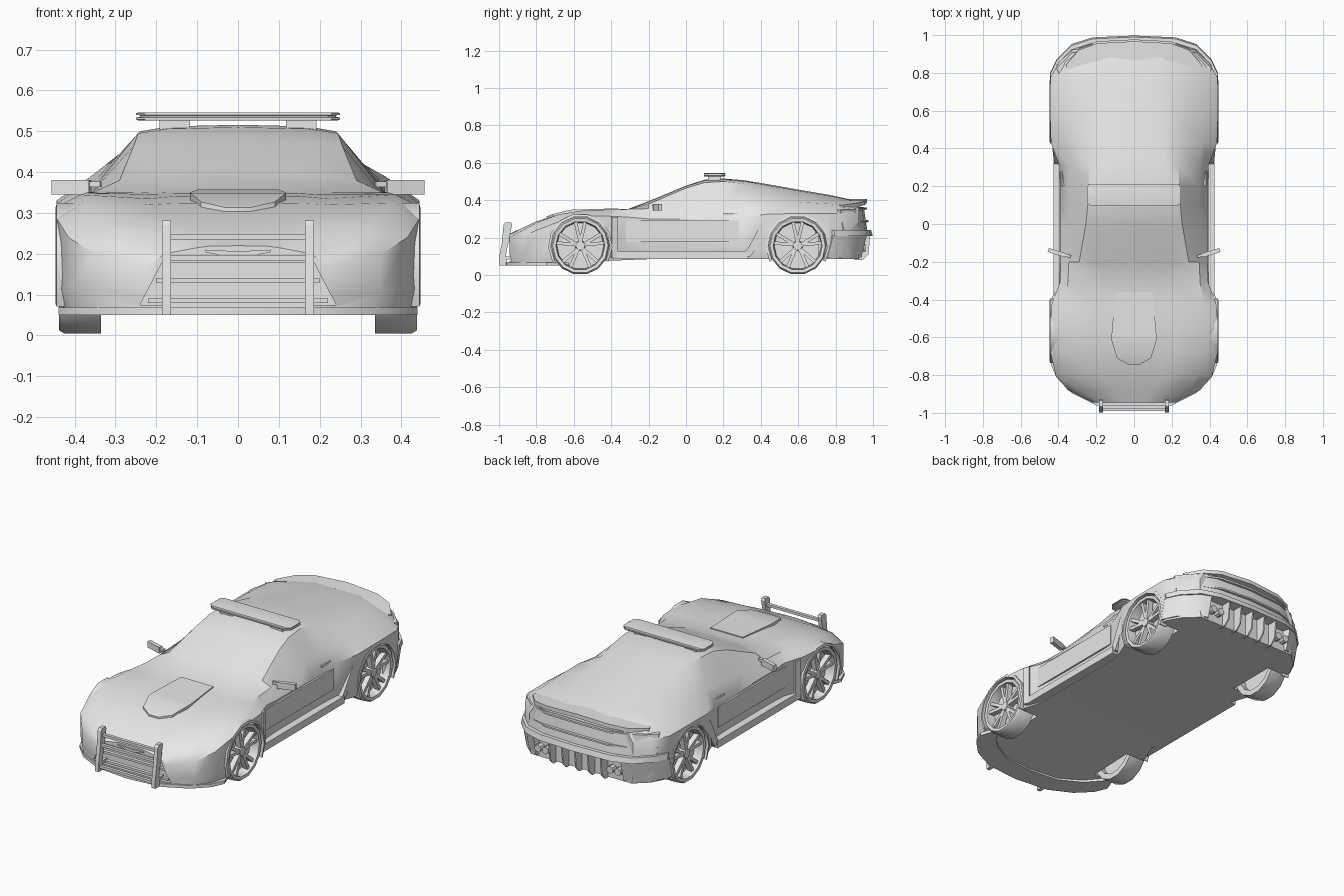
import bpy
import bmesh
from math import sin, cos, pi, radians

cube = bpy.data.objects.get("Cube")
if cube:
    bpy.data.objects.remove(cube)

GREY = (0.8, 0.8, 0.8, 1)
paint = bpy.data.materials.new("light_grey")
paint.use_nodes = True
paint.diffuse_color = GREY
paint.node_tree.nodes["Principled BSDF"].inputs["Base Color"].default_value = GREY
parts = []


def build(name, *ring_sets, loop=False, mirror=False):
    """Skin each set of equal-sized closed rings, capped unless it loops."""
    bm = bmesh.new()
    for rings in ring_sets:
        rows = [[bm.verts.new(p) for p in ring] for ring in rings]
        n = len(rows[0])
        pairs = list(zip(rows, rows[1:]))
        if loop:
            pairs.append((rows[-1], rows[0]))
        else:
            bm.faces.new(rows[0])
            bm.faces.new(rows[-1])
        for a, b in pairs:
            for i in range(n):
                j = (i + 1) % n
                bm.faces.new((a[i], a[j], b[j], b[i]))
    bmesh.ops.recalc_face_normals(bm, faces=bm.faces)
    mesh = bpy.data.meshes.new(name)
    bm.to_mesh(mesh)
    bm.free()
    mesh.materials.append(paint)
    obj = bpy.data.objects.new(name, mesh)
    bpy.context.collection.objects.link(obj)
    if mirror:
        obj.modifiers.new("mirror", 'MIRROR')
    parts.append(obj)
    return obj


def box(centre, size, turn=0):
    """Two rings of a box, turned about z."""
    cx, cy, cz = centre
    hx, hy, hz = (s / 2 for s in size)
    corners = [(-hx, -hy), (hx, -hy), (hx, hy), (-hx, hy)]
    c, s = cos(turn), sin(turn)
    return [[(cx + x * c - y * s, cy + x * s + y * c, cz + z) for x, y in corners]
            for z in (-hz, hz)]


def band(path, z0, z1, depth, shift=0, flare=0, drop=0, whole=True):
    """Strip that follows a bumper outline; depth points into the car."""
    if whole:
        path = [(-x, y) for x, y in path[:0:-1]] + path
    rings = []
    for x, y in path:
        y += shift
        d = drop * x * x
        rings.append([(x, y + flare, z0 - d), (x, y, z1 - d),
                      (x * .9, y - depth, z1 - d), (x * .9, y - depth, z0 - d)])
    return rings


def tube(profile, cy, cz, sides, start=0, end=2 * pi, closed=True):
    """Turn a (radius, x) profile about a sideways axle."""
    steps = sides if closed else sides + 1
    angles = [start + (end - start) * k / sides for k in range(steps)]
    return [[(x, cy + r * cos(a), cz + r * sin(a)) for r, x in profile] for a in angles]


def section(y, w, zw, xs, zs, xr, zr, zt):
    """Body outline at y: sill, side, shoulder, roof edge, crown."""
    zb = min(.055 + .04 * (y + .95), .085)
    half = [(w * .97, zb), (w, zb + .05), (w, zw), (xs, zs), (xr, zr),
            (xr * .7, zr + (zt - zr) * .75)]
    ring = [(0, zb)] + half + [(0, zt)] + [(-x, z) for x, z in half[::-1]]
    return [(x, y, z) for x, z in ring]


# Body shell: y, side, side top, shoulder, roof edge, crown
stations = [
    (-.945, .22, .17, .18, .20, .10, .215, .22),
    (-.88, .35, .20, .29, .235, .15, .25, .25),
    (-.80, .415, .24, .34, .28, .2, .287, .285),
    (-.68, .443, .285, .38, .325, .22, .32, .325),
    (-.55, .445, .315, .385, .345, .22, .335, .343),
    (-.42, .435, .315, .37, .35, .2, .345, .35),
    (-.31, .393, .31, .35, .352, .2, .35, .353),
    (-.2, .388, .30, .345, .355, .29, .38, .395),
    (0, .388, .30, .345, .365, .255, .465, .478),
    (.1, .388, .30, .345, .37, .245, .495, .51),
    (.2, .388, .30, .345, .375, .24, .50, .516),
    (.31, .395, .31, .345, .385, .235, .488, .507),
    (.43, .44, .325, .36, .39, .225, .465, .487),
    (.6, .445, .33, .36, .39, .22, .435, .457),
    (.775, .443, .33, .36, .38, .21, .408, .427),
    (.86, .395, .325, .34, .37, .2, .395, .408),
    (.925, .32, .31, .29, .36, .19, .38, .395),
]
body = build("body_shell", [section(*s) for s in stations])

# Wheel wells and grille opening cut from the shell
WHEEL_Z, AXLES = .157, {"front": -.565, "rear": .597}
wells = []
for cy in AXLES.values():
    for side in (-1, 1):
        disc = tube([(.161, side * .31), (.161, side * .6)], cy, WHEEL_Z, 16)
        wells.append([[ring[i] for ring in disc] for i in (0, 1)])
grille = [[(-.24, y, .075), (.24, y, .075), (.18, y, .19), (-.18, y, .19)]
          for y in (-1.1, -.89)]
cutter = build("opening_cutter", *wells, grille)
cutter.hide_render = True
cut = body.modifiers.new("openings", 'BOOLEAN')
cut.operation = 'DIFFERENCE'
cut.solver = 'EXACT'
cut.object = cutter
bpy.context.view_layer.objects.active = body
bpy.ops.object.modifier_apply(modifier=cut.name)
parts.remove(cutter)
bpy.data.objects.remove(cutter)

# Wheels and arch trims
for end, cy in AXLES.items():
    tyre = [(.125, .40), (.131, .436), (.148, .438), (.156, .425), (.156, .335), (.125, .335)]
    build(end + "_tyres", tube(tyre, cy, WHEEL_Z, 14), loop=True, mirror=True)
    disc = tube([(.128, .37), (.128, .385)], cy, WHEEL_Z, 14)
    hub = tube([(.03, .37), (.024, .425)], cy, WHEEL_Z, 10)
    build(end + "_rims", *[[[ring[i] for ring in d] for i in (0, 1)] for d in (disc, hub)],
          mirror=True)
    spokes = []
    for k in range(5):
        for lean in (-1, 1):
            rings = []
            for r, a, x in ((.015, 0, .42), (.128, .2, .425)):
                a = pi / 2 + k * 2 * pi / 5 + lean * a
                rings.append([(x + dx, cy + r * cos(a) - t * sin(a), WHEEL_Z + r * sin(a) + t * cos(a))
                              for dx, t in ((0, -.009), (0, .009), (-.03, .009), (-.03, -.009))])
            spokes.append(rings)
    build(end + "_spokes", *spokes, mirror=True)
    trim = [(.158, .40), (.158, .447), (.172, .444), (.172, .40)]
    build(end + "_arch_trims", tube(trim, cy, WHEEL_Z, 9, radians(-30), radians(210), False),
          mirror=True)

# Sides: door panels, skirts, intakes, vents, handles
build("door_panels", box((.389, -.02, .233), (.018, .60, .115)), mirror=True)
build("side_skirts", box((.385, -.03, .106), (.084, .72, .04)), mirror=True)
build("rear_intakes", [[(x, y + dy, z) for x, dy in ((.37, 0), (out, 0), (out, .045), (.37, .045))]
                       for y, z, out in ((.30, .10, .42), (.335, .15, .425), (.40, .27, .432))],
      mirror=True)
build("fender_vents", box((.41, -.385, .2), (.04, .035, .22), .3), mirror=True)
build("door_handles", box((.374, .24, .325), (.014, .08, .012)), mirror=True)

# Mirrors
build("wing_mirrors", box((.408, -.152, .363), (.096, .022, .035), .3),
      box((.36, -.165, .37), (.05, .015, .014), .3), mirror=True)

# Bonnet scoop
scoop = [(-.745, .03, .313), (-.71, .09, .327), (-.62, .118, .349), (-.58, .118, .35), (-.36, .1, .357)]
build("bonnet_scoop", [[(-x, y, z - .03), (x, y, z - .03), (x, y, z), (-x, y, z)]
                       for y, x, z in scoop])

# Front splitter, grille slats and push bar
front_path = [(0, -.975), (.2, -.955), (.33, -.89), (.41, -.81), (.44, -.74)]
build("front_splitter", band(front_path, .05, .068, -.12, -.005))
build("grille_slats", *[box((0, -.925, z), (w, .02, .012)) for z, w in ((.085, .44), (.135, .40), (.183, .36))])
build("nose_crease", [[(x, -.952, z - t), (x, -.952, z + t), (x, -.94, z + t), (x, -.94, z - t)]
                      for x, z, t in ((-.08, .207, .003), (0, .197, .009), (.08, .207, .003))])
build("push_bar_uprights", [[(x, y, z) for x, y in ((.164, a), (.186, a), (.186, b), (.164, b))]
                            for z, a, b in ((.05, -.998, -.95), (.1, -.998, -.965),
                                            (.17, -.985, -.95), (.27, -.975, -.93), (.282, -.965, -.935))],
      mirror=True)
build("push_bar_rails", *[box((0, y, z), (.34, .018, .014)) for y, z in ((-.955, .242), (-.968, .19), (-.98, .075))])
build("push_bar_mounts", *[box((.175, -.945, z), (.016, .06, .016)) for z in (.09, .185)], mirror=True)

# Rear lip, light panel, bumper and corners
rear_path = [(0, .975), (.22, .965), (.33, .93), (.41, .85), (.445, .775)]
lip_path = [(x * .88, y) for x, y in rear_path[:4]]
build("rear_lip", band(lip_path, .385, .407, .10, -.008, drop=.25))
build("tail_panel", band(rear_path[:4], .235, .365, .10, -.025, flare=.02, drop=.1))
build("tail_light_frame", band(lip_path, .352, .362, .05, -.008, drop=.1),
      band(lip_path, .285, .294, .05, .002, drop=.1))
build("rear_bumper", band(rear_path, .21, .24, .10, .015, flare=.008))
corner_path = [(.27, .955)] + rear_path[2:]
build("bumper_corners", band(corner_path, .095, .212, .08, .012, flare=-.03, whole=False), mirror=True)

# Diffuser fins and exhaust pipes
build("diffuser_fins", *[[[(x - .004, .9, z), (x + .004, .9, z), (x + .004, y, z), (x - .004, y, z)]
                          for z, y in ((.08, .945), (.11, .975), (.21, .985))]
                         for x in (-.16, -.08, 0, .08, .16)])
build("exhaust_pipes", *[[[(x + .02 * cos(k * pi / 4), y, .145 + .02 * sin(k * pi / 4)) for k in range(8)]
                          for y in (.88, .96)] for x in (.2, .247)], mirror=True)

# Roof light bar on two feet
outline = [(-.23, .095), (.23, .095), (.25, .115), (.25, .195), (.235, .21),
           (-.235, .21), (-.25, .195), (-.25, .115)]


def bar_ring(z, scale):
    return [(x * scale, .152 + (y - .152) * scale, z) for x, y in outline]


build("light_bar", [bar_ring(z, s) for z, s in ((.527, .98), (.529, 1), (.534, 1), (.535, .96),
                                                (.539, .96), (.54, 1), (.544, 1), (.546, .98))])
build("light_bar_feet", box((.155, .152, .515), (.075, .07, .028)), mirror=True)

# Smooth shading with crisp edges
bpy.ops.object.select_all(action='DESELECT')
for obj in parts:
    obj.select_set(True)
bpy.context.view_layer.objects.active = body
bpy.ops.object.shade_smooth_by_angle(angle=radians(32))
bpy.ops.object.select_all(action='DESELECT')
